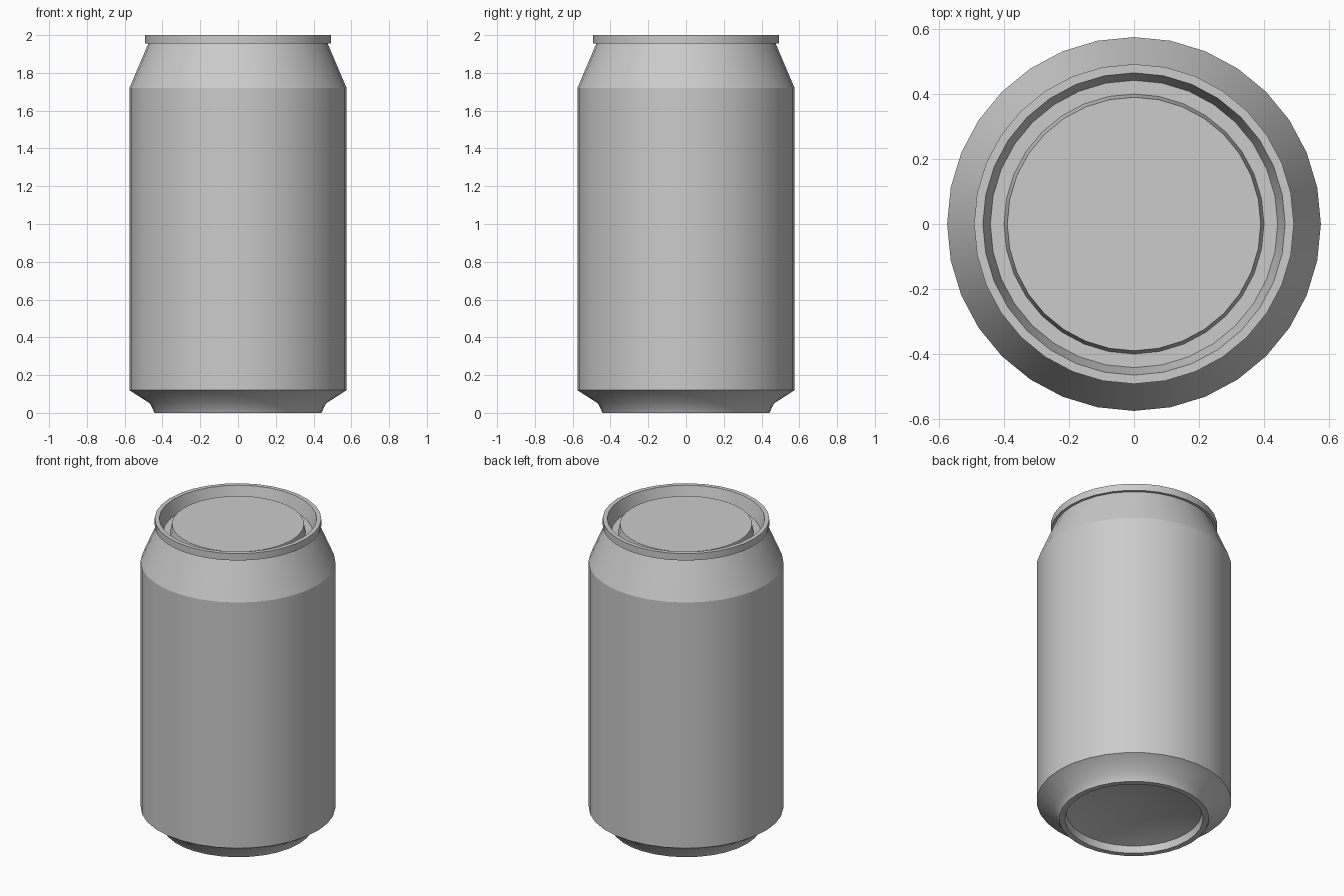
import bpy
import math

SEGMENTS = 32

cube = bpy.data.objects.get("Cube")
if cube:
    bpy.data.objects.remove(cube, do_unlink=True)

# Single bare metal colour
metal = bpy.data.materials.new("grey metal")
metal.use_nodes = True
colour = (0.6, 0.6, 0.6, 1.0)
metal.diffuse_color = colour
metal.node_tree.nodes["Principled BSDF"].inputs["Base Color"].default_value = colour


def lathe(name, profile, sharp_angle=20):
    """Spin (radius, height) points around z; a zero radius closes to a point."""
    verts, faces, rings = [], [], []
    for r, z in profile:
        start = len(verts)
        count = SEGMENTS if r > 0 else 1
        for k in range(count):
            a = 2 * math.pi * k / SEGMENTS
            verts.append((r * math.cos(a), r * math.sin(a), z))
        rings.append([start + k % count for k in range(SEGMENTS + 1)])
    for low, high in zip(rings, rings[1:]):
        for k in range(SEGMENTS):
            loop = [low[k], low[k + 1], high[k + 1], high[k]]
            faces.append(list(dict.fromkeys(loop)))
    mesh = bpy.data.meshes.new(name)
    mesh.from_pydata(verts, [], faces)
    mesh.materials.append(metal)
    obj = bpy.data.objects.new(name, mesh)
    bpy.context.collection.objects.link(obj)
    bpy.ops.object.select_all(action="DESELECT")
    obj.select_set(True)
    bpy.context.view_layer.objects.active = obj
    bpy.ops.object.shade_smooth_by_angle(angle=math.radians(sharp_angle))
    return obj


# Hollow underside: domed centre, inner wall and standing ring
lathe("base_dome", [(0, 0.155), (0.4, 0.045), (0.408, 0), (0.442, 0)])

# Tapered foot below the side wall
lathe("base_taper", [(0.442, 0), (0.466, 0.05), (0.575, 0.12)], 40)

# Straight side wall and sloped shoulder
lathe("body", [(0.575, 0.12), (0.575, 1.72), (0.475, 1.955)])

# Overhanging rim, down its inside to the groove
lathe("rim", [(0.475, 1.955), (0.492, 1.955), (0.492, 2.0),
              (0.465, 2.0), (0.442, 1.91)])

# Groove and raised lid panel
lathe("lid", [(0.442, 1.91), (0.4, 1.91), (0.39, 1.965), (0, 1.965)])
